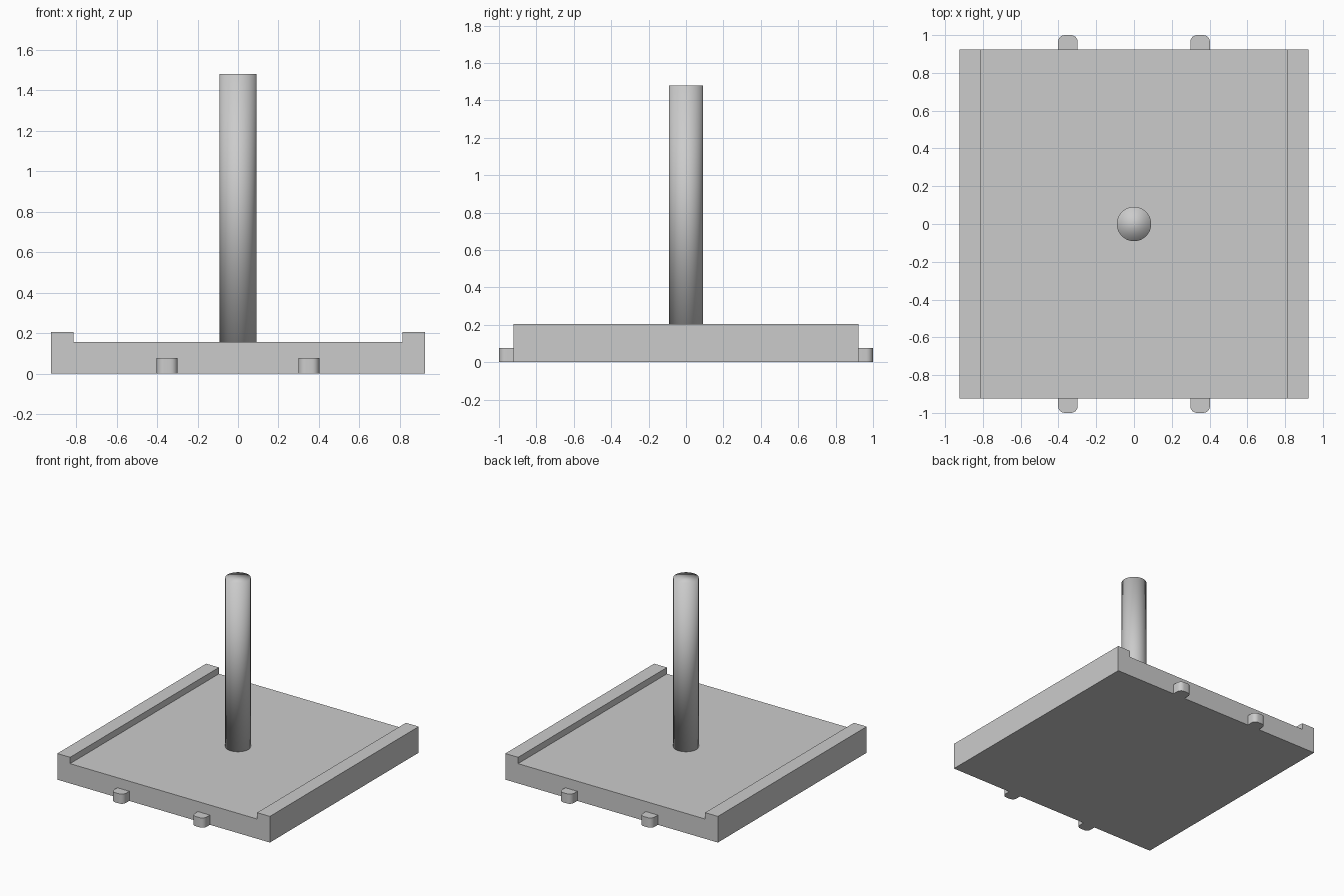
import bpy, bmesh
from math import cos, sin, pi

if "Cube" in bpy.data.objects:
    bpy.data.objects.remove(bpy.data.objects["Cube"])


def prism(name, outline, to_3d, start, end):
    """Extrude a closed 2D outline between two depths."""
    bm = bmesh.new()
    a = [bm.verts.new(to_3d(u, v, start)) for u, v in outline]
    b = [bm.verts.new(to_3d(u, v, end)) for u, v in outline]
    n = len(outline)
    bm.faces.new(a)
    bm.faces.new(b)
    for i in range(n):
        j = (i + 1) % n
        bm.faces.new((a[i], a[j], b[j], b[i]))
    bmesh.ops.recalc_face_normals(bm, faces=bm.faces)
    mesh = bpy.data.meshes.new(name)
    bm.to_mesh(mesh)
    bm.free()
    obj = bpy.data.objects.new(name, mesh)
    bpy.context.collection.objects.link(obj)
    return obj


def select_only(obj):
    bpy.ops.object.select_all(action='DESELECT')
    obj.select_set(True)
    bpy.context.view_layer.objects.active = obj


# Base plate with a raised lip along each side
half = [(0.923, 0.0), (0.923, 0.205), (0.812, 0.205), (0.812, 0.155)]
profile = half + [(-x, z) for x, z in reversed(half)]
prism("base_plate", profile, lambda u, v, d: (u, d, v), -0.923, 0.923)

# Connector pegs with rounded outer corners, two in front and two behind
r, w, tip, root = 0.036, 0.052, 1.0, 0.915
steps = 6
arc = [(w - r + r * cos(pi / 2 * i / steps), tip - r + r * sin(pi / 2 * i / steps))
       for i in range(steps + 1)]
peg_half = [(w, root)] + arc
peg = peg_half + [(-x, y) for x, y in reversed(peg_half)]
for side, label in ((-1, "front"), (1, "back")):
    for x, hand in ((-0.35, "left"), (0.35, "right")):
        obj = prism(f"{label}_{hand}_peg", [(x + u, side * v) for u, v in peg],
                    lambda u, v, d: (u, v, d), 0.0, 0.076)
        select_only(obj)
        bpy.ops.object.shade_smooth_by_angle()

# Central post, smooth all over
bottom, top = 0.155, 1.48
bpy.ops.mesh.primitive_cylinder_add(vertices=32, radius=0.091, depth=top - bottom,
                                    location=(0, 0, (top + bottom) / 2))
post = bpy.context.object
post.name = "post"
bpy.ops.object.shade_smooth()
